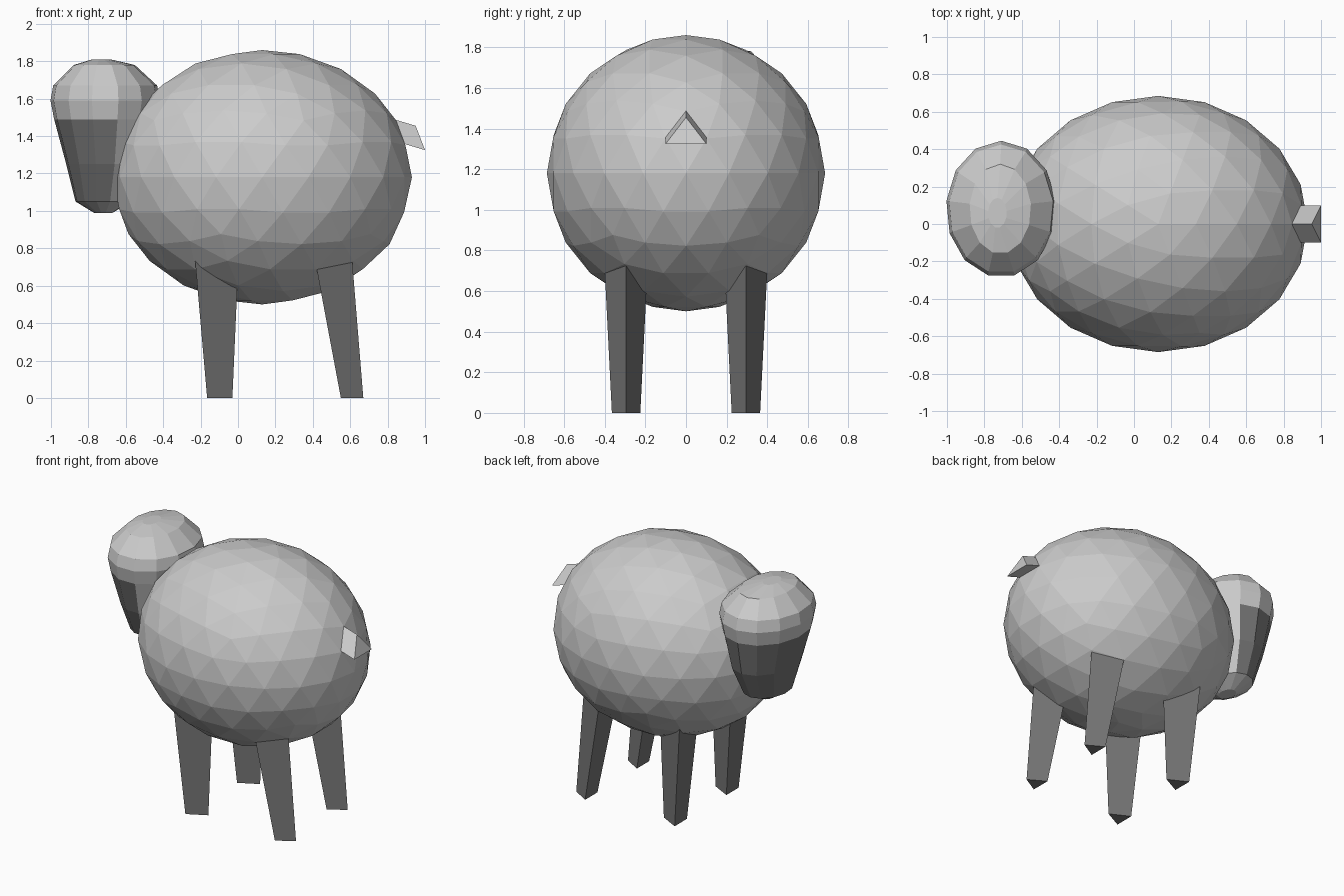
import bpy, bmesh
from math import cos, sin, pi

if "Cube" in bpy.data.objects:
    bpy.data.objects.remove(bpy.data.objects["Cube"])

dark = bpy.data.materials.new("dark_grey")
dark.diffuse_color = (0.18, 0.18, 0.18, 1)
dark.use_nodes = True
dark.node_tree.nodes["Principled BSDF"].inputs["Base Color"].default_value = dark.diffuse_color
wool = bpy.data.materials.new("wool_grey")
wool.diffuse_color = (0.8, 0.8, 0.8, 1)
wool.use_nodes = True
wool.node_tree.nodes["Principled BSDF"].inputs["Base Color"].default_value = wool.diffuse_color


def loft(name, rings, mats):
    """Join matching rings of points and close both ends."""
    bm = bmesh.new()
    loops = [[bm.verts.new(p) for p in ring] for ring in rings]
    n = len(loops[0])
    for a, b in zip(loops, loops[1:]):
        for i in range(n):
            j = (i + 1) % n
            bm.faces.new((a[i], a[j], b[j], b[i]))
    bm.faces.new(loops[0])
    bm.faces.new(loops[-1])
    bmesh.ops.recalc_face_normals(bm, faces=bm.faces)
    mesh = bpy.data.meshes.new(name)
    bm.to_mesh(mesh)
    bm.free()
    for m in mats:
        mesh.materials.append(m)
    ob = bpy.data.objects.new(name, mesh)
    bpy.context.collection.objects.link(ob)
    return ob


# Woolly body
bpy.ops.mesh.primitive_ico_sphere_add(subdivisions=3, radius=1, location=(0.13, 0, 1.18))
body = bpy.context.object
body.name = "body"
body.scale = (0.80, 0.685, 0.68)
body.data.materials.append(wool)


# Head: oval rings (z, centre x, centre y, half x, half y), vertex towards +y
def oval(z, cx, cy, rx, ry, n=13):
    return [(cx + rx * cos(pi / 2 + 2 * pi * i / n),
             cy + ry * sin(pi / 2 + 2 * pi * i / n), z) for i in range(n)]


head = loft("head", [oval(*r) for r in (
    (0.99, -0.72, 0.09, 0.05, 0.07),
    (1.05, -0.72, 0.09, 0.15, 0.20),
    (1.25, -0.71, 0.09, 0.21, 0.29),
    (1.49, -0.71, 0.08, 0.275, 0.345),
    (1.59, -0.71, 0.08, 0.295, 0.365),
    (1.67, -0.71, 0.08, 0.28, 0.345),
    (1.78, -0.715, 0.08, 0.165, 0.24),
    (1.81, -0.73, 0.06, 0.05, 0.08))], [wool, dark])

# Dark face on the side looking towards -x
for p in head.data.polygons:
    if 1.05 < p.center.z < 1.49 and p.center.x < -0.65:
        p.material_index = 1


# Legs: tapered three-sided prisms running up into the body
def leg(name, y, foot, top):
    def tri(z, x0, x1, half):
        return [(x1, y, z), (x0, y + half, z), (x0, y - half, z)]
    loft(name, [tri(0, *foot), tri(0.80, *top)], [dark])


for side, y in (("right", -0.295), ("left", 0.295)):
    leg("front_leg_" + side, y, (-0.165, -0.03, 0.07), (-0.235, 0.005, 0.11))
    leg("hind_leg_" + side, y, (0.55, 0.67, 0.07), (0.40, 0.605, 0.11))

# Tail: three-sided prism pointing slightly down
end = [(0.95, 0, 1.455), (1.0, 0.1, 1.325), (1.0, -0.1, 1.325)]
loft("tail", [end, [(x - 0.3, y, z + 0.09) for x, y, z in end]], [wool])
